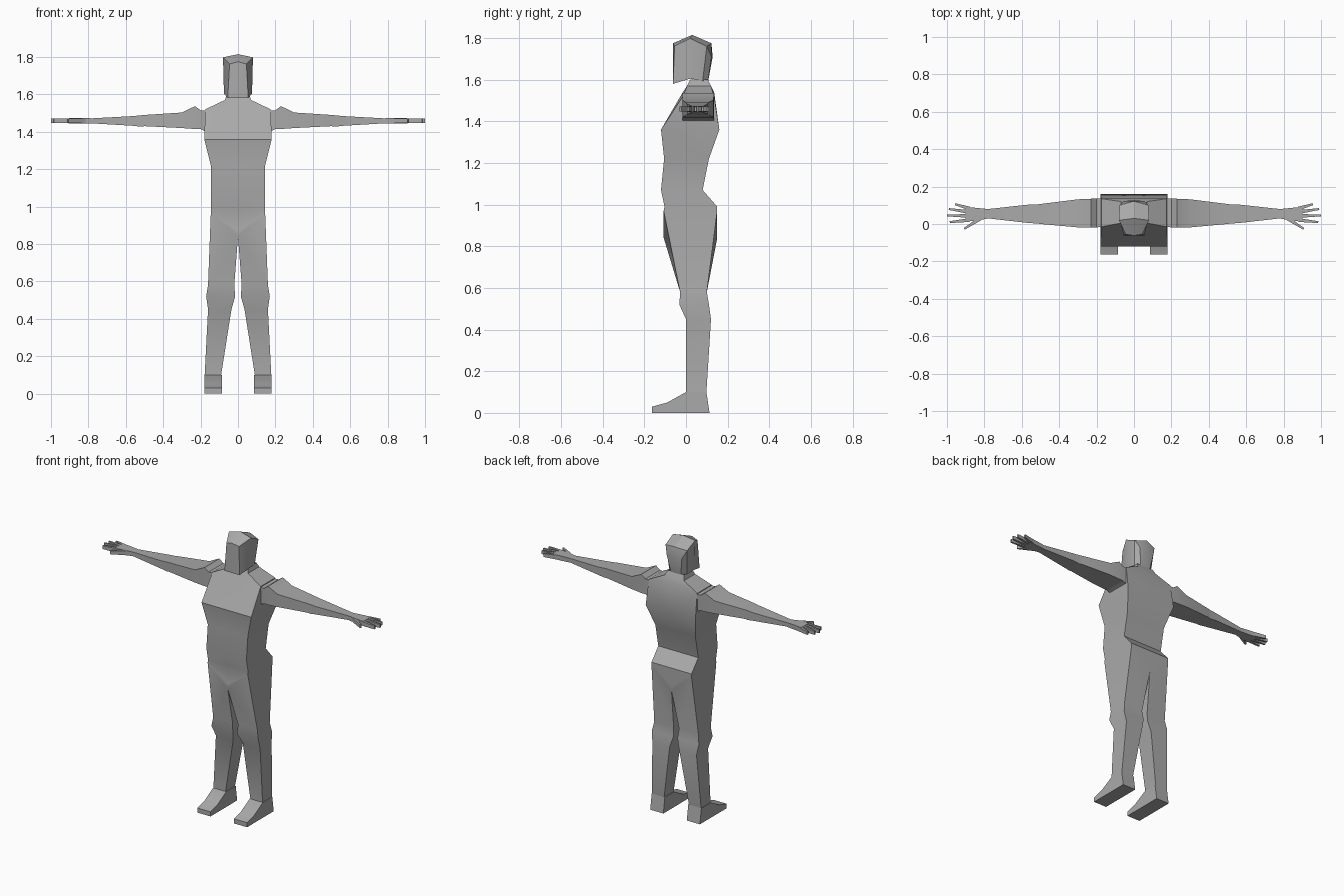
import bpy, bmesh, math
from mathutils import Vector

cube = bpy.data.objects.get("Cube")
if cube:
    bpy.data.objects.remove(cube, do_unlink=True)

grey = bpy.data.materials.new("plain grey")
grey.use_nodes = True
COLOR = (0.4, 0.4, 0.4, 1)
grey.diffuse_color = COLOR
grey.node_tree.nodes["Principled BSDF"].inputs["Base Color"].default_value = COLOR


def loft(bm, rings, caps=True):
    """Join equal rings of points with quads; faces lying on x = 0 are left open."""
    rows = [[bm.verts.new(p) for p in ring] for ring in rings]
    n = len(rows[0])
    for a, b in zip(rows, rows[1:]):
        for i in range(n):
            quad = [a[i], a[(i + 1) % n], b[(i + 1) % n], b[i]]
            if any(abs(v.co.x) > 1e-5 for v in quad):
                bm.faces.new(quad)
    if caps:
        bm.faces.new(rows[0])
        bm.faces.new(rows[-1])


def finish(name, bm):
    """Weld, mirror, colour and shade one part."""
    bmesh.ops.remove_doubles(bm, verts=bm.verts, dist=0.0005)
    bmesh.ops.mirror(bm, geom=bm.verts[:] + bm.edges[:] + bm.faces[:],
                     axis='X', merge_dist=0.0005)
    bmesh.ops.recalc_face_normals(bm, faces=bm.faces)
    me = bpy.data.meshes.new(name)
    bm.to_mesh(me)
    bm.free()
    ob = bpy.data.objects.new(name, me)
    bpy.context.collection.objects.link(ob)
    me.materials.append(grey)
    bpy.ops.object.select_all(action='DESELECT')
    ob.select_set(True)
    bpy.context.view_layer.objects.active = ob
    bpy.ops.object.shade_smooth_by_angle(angle=math.radians(30))
    return ob


def level(z, x0, x1, front, back, z_in=None):
    """Horizontal ring; z_in drops its inner side for the crotch."""
    zi = z if z_in is None else z_in
    return [(x0, front, zi), (x1, front, z), (x1, back, z), (x0, back, zi)]


# Torso and legs in one skin, from the neck down to the ankle
bm = bmesh.new()
loft(bm, [
    level(1.60, 0, .060, .020, .105),
    level(1.57, 0, .070, .005, .120),
    level(1.52, 0, .175, -.015, .135, 1.54),
    level(1.36, 0, .180, -.120, .160),
    level(1.22, 0, .145, -.105, .110),
    level(1.07, 0, .145, -.120, .080),
    level(0.99, 0, .145, -.103, .150),
    level(0.99, 0, .145, -.103, .150, .87),
    level(0.97, 0, .145, -.107, .150, .84),
    level(0.58, .020, .160, -.028, .100),
    level(0.52, .015, .170, -.032, .110),
    level(0.45, .035, .160, .000, .120),
    level(0.10, .090, .178, .000, .098),
], caps=False)
finish("body", bm)

# Feet: side profile swept across the width
bm = bmesh.new()
profile = [(0, .10), (-.09, .05), (-.163, .03), (-.163, 0), (.113, 0), (.098, .10)]
loft(bm, [[(x, y, z) for y, z in profile] for x in (.085, .180)])
finish("feet", bm)


def slice_x(x, front, back, low, high):
    return [(x, front, low), (x, back, low), (x, back, high), (x, front, high)]


# Arms with shoulder cap, elbow band and palm
bm = bmesh.new()
loft(bm, [
    slice_x(.17, -.015, .135, 1.40, 1.515),
    slice_x(.20, -.018, .135, 1.415, 1.515),
    slice_x(.23, -.018, .135, 1.415, 1.537),
    slice_x(.30, -.018, .132, 1.420, 1.503),
    slice_x(.50, .000, .107, 1.430, 1.490),
    slice_x(.52, .003, .104, 1.427, 1.488),
    slice_x(.56, .005, .104, 1.432, 1.484),
    slice_x(.78, .030, .080, 1.445, 1.472),
    slice_x(.83, .020, .085, 1.444, 1.474),
    slice_x(.90, .012, .092, 1.444, 1.474),
])
finish("arms", bm)

# Fingers and thumb: tapered boxes from knuckle to tip
digits = {
    "thumb": ((.82, .030), (.908, -.026)),
    "index_finger": ((.88, .021), (.985, .010)),
    "middle_finger": ((.88, .043), (1.0, .046)),
    "ring_finger": ((.88, .064), (.99, .080)),
    "little_finger": ((.88, .083), (.957, .106)),
}
for name, (root, tip) in digits.items():
    bm = bmesh.new()
    root, tip = Vector((*root, 1.459)), Vector((*tip, 1.459))
    side = (tip - root).cross(Vector((0, 0, 1))).normalized()
    rings = []
    for c, w, h in ((root, .010, .014), (tip, .005, .011)):
        up = Vector((0, 0, h))
        rings.append([c - side * w - up, c + side * w - up,
                      c + side * w + up, c - side * w + up])
    loft(bm, rings)
    finish(name + "s", bm)

# Head: half rings running from the face to the back of the skull
bm = bmesh.new()


def half_ring(y_top, z_top, y_side, z_side, x_top, x_low, y_low, z_low):
    return [(0, y_top, z_top), (x_top, y_side, z_side),
            (x_low, y_low, z_low), (0, y_low, z_low)]


rings = [
    half_ring(-.062, 1.775, -.055, 1.762, .045, .055, -.062, 1.580),
    half_ring(.030, 1.815, .020, 1.798, .080, .075, .020, 1.605),
    half_ring(.122, 1.775, .100, 1.760, .078, .065, .080, 1.595),
    half_ring(.128, 1.710, .122, 1.710, .055, .035, .105, 1.585),
]
loft(bm, rings)
finish("head", bm)
